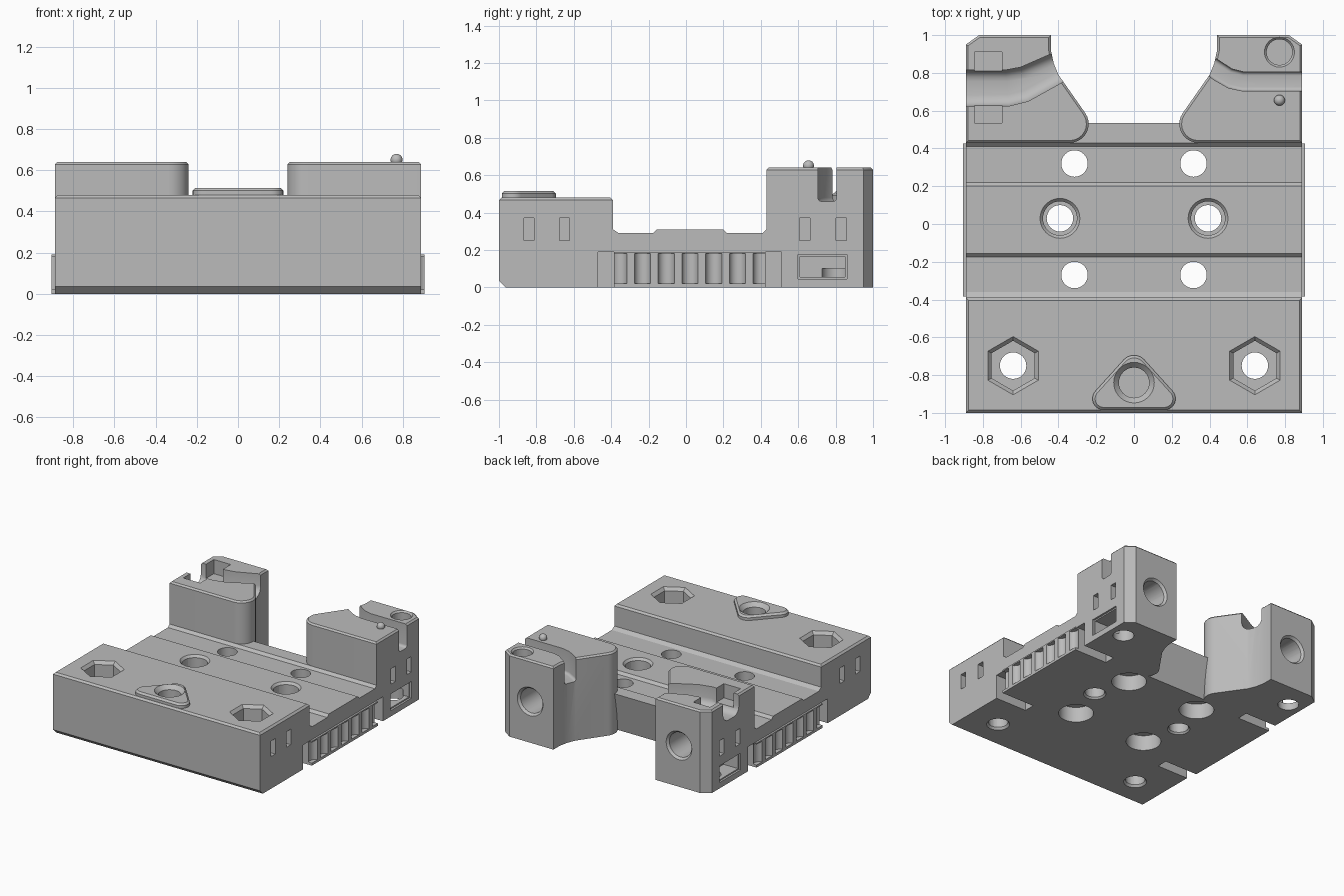
import bpy, bmesh, math
from mathutils import Matrix, Vector

default = bpy.data.objects.get("Cube")
if default:
    bpy.data.objects.remove(default, do_unlink=True)

grey = bpy.data.materials.new("plain grey")
grey.use_nodes = True
grey.diffuse_color = (0.5, 0.5, 0.5, 1)
grey.node_tree.nodes["Principled BSDF"].inputs["Base Color"].default_value = (0.5, 0.5, 0.5, 1)


def finish(name, bm):
    bmesh.ops.recalc_face_normals(bm, faces=bm.faces)
    mesh = bpy.data.meshes.new(name)
    bm.to_mesh(mesh)
    bm.free()
    mesh.materials.append(grey)
    obj = bpy.data.objects.new(name, mesh)
    bpy.context.collection.objects.link(obj)
    return obj


def bevel_where(bm, test, size, segments=1):
    edges = [e for e in bm.edges if all(test(v.co) for v in e.verts)]
    bmesh.ops.bevel(bm, geom=edges, offset=size, segments=segments,
                    profile=0.5, affect='EDGES')


def prism(name, points, low, high, along_x=False, rim=0, floor=0):
    """Extrude an outline upward, or a (y, z) outline along x."""
    bm = bmesh.new()
    place = (lambda a, b: (low, a, b)) if along_x else (lambda a, b: (a, b, low))
    face = bm.faces.new([bm.verts.new(place(*p)) for p in points])
    moved = bmesh.ops.extrude_face_region(bm, geom=[face])["geom"]
    shift = Vector((high - low, 0, 0)) if along_x else Vector((0, 0, high - low))
    bmesh.ops.translate(bm, vec=shift, verts=[v for v in moved if isinstance(v, bmesh.types.BMVert)])
    if rim:
        top = max(v.co.z for v in bm.verts) - 0.001
        bevel_where(bm, lambda c: c.z > top, rim)
    if floor:
        bevel_where(bm, lambda c: c.z < low + 0.001, floor, 4)
    return finish(name, bm)


def box(name, x0, x1, y0, y1, z0, z1):
    x0, x1 = sorted((x0, x1))
    return prism(name, [(x0, y0), (x1, y0), (x1, y1), (x0, y1)], z0, z1)


def rod(name, x, y, z0, z1, r0, r1=None, sides=32):
    """Upright round or many-sided column, tapering from r0 to r1."""
    bm = bmesh.new()
    bmesh.ops.create_cone(bm, cap_ends=True, segments=sides, radius1=r0,
                          radius2=r0 if r1 is None else r1, depth=z1 - z0,
                          matrix=Matrix.Translation((x, y, (z0 + z1) / 2)))
    return finish(name, bm)


def back_rod(name, x, z, y0, y1, r0, r1):
    bm = bmesh.new()
    turn = Matrix.Translation((x, (y0 + y1) / 2, z)) @ Matrix.Rotation(-math.pi / 2, 4, 'X')
    bmesh.ops.create_cone(bm, cap_ends=True, segments=32, radius1=r0, radius2=r1,
                          depth=y1 - y0, matrix=turn)
    return finish(name, bm)


def arc(cx, cy, r, start, end, steps=10):
    angles = [math.radians(start + (end - start) * i / steps) for i in range(steps + 1)]
    return [(cx + r * math.cos(a), cy + r * math.sin(a)) for a in angles]


def combine(target, other, operation):
    mod = target.modifiers.new("combine", 'BOOLEAN')
    mod.operation = operation
    mod.solver = 'EXACT'
    mod.object = other
    bpy.context.view_layer.objects.active = target
    bpy.ops.object.modifier_apply(modifier=mod.name)
    bpy.data.objects.remove(other, do_unlink=True)


# Front block and stepped bed in one side profile
profile = [(-1, 0.035), (-0.965, 0), (0.47, 0), (0.535, 0.31), (0.43, 0.31),
           (0.41, 0.29), (0.22, 0.29), (0.2, 0.31), (-0.155, 0.31), (-0.175, 0.29),
           (-0.36, 0.29), (-0.39, 0.31), (-0.39, 0.48), (-1, 0.48)]
body = prism("carriage_body", profile, -0.89, 0.89, along_x=True, rim=0.014)

solids, cuts = [], []

# Rounded triangular boss with a countersunk socket
outline = (arc(0.16, -0.925, 0.06, -90, 45) + arc(0, -0.77, 0.075, 45, 135)
           + arc(-0.16, -0.925, 0.06, 135, 270))
solids.append(prism("boss", outline, 0.4, 0.515, rim=0.014))
cuts += [rod("boss_socket", 0, -0.84, 0.2, 0.6, 0.08),
         rod("boss_countersink", 0, -0.84, 0.485, 0.52, 0.08, 0.112)]

for s in (-1, 1):
    # Rear tower with a curved inner wall
    tower = [(0.89, 0.43)] + arc(0.34, 0.53, 0.1, 270, 145)
    tower += [(0.4, 0.79), (0.425, 0.85), (0.44, 0.92), (0.44, 1), (0.82, 1), (0.89, 0.95)]
    solids.append(prism("tower", [(s * x, y) for x, y in tower], 0, 0.64, rim=0.012))

    # Side rail with scalloped grip and end notches
    solids.append(box("rail", s * 0.8, s * 0.905, -0.385, 0.425, 0, 0.19))
    for i in range(7):
        cuts.append(rod("scallop", s * 0.915, -0.36 + i * 0.127, 0.02, 0.18, 0.045, sides=20))
    for y0, y1 in ((-0.47, -0.385), (0.425, 0.51)):
        cuts.append(box("rail_notch", s * 0.62, s * 1, y0, y1, -0.1, 0.19))

    # Bolt holes in the bed, with wide recesses underneath
    for y in (0.32, -0.27):
        cuts += [rod("bed_hole", s * 0.315, y, -0.1, 0.5, 0.07),
                 rod("bed_recess", s * 0.315, y, -0.1, 0.12, 0.125)]
    cuts += [rod("middle_hole", s * 0.392, 0.03, -0.1, 0.5, 0.07),
             rod("middle_counterbore", s * 0.392, 0.03, 0.2, 0.5, 0.09),
             rod("middle_rim", s * 0.392, 0.03, 0.29, 0.315, 0.088, 0.11),
             rod("middle_foot", s * 0.392, 0.03, -0.01, 0.015, 0.09, 0.068)]

    # Hexagonal nut pockets on the front block
    cuts += [rod("nut_hole", s * 0.64, -0.75, -0.1, 0.6, 0.07),
             rod("nut_foot", s * 0.64, -0.75, -0.01, 0.02, 0.09, 0.068),
             rod("nut_pocket", s * 0.64, -0.75, 0.3, 0.6, 0.132, sides=6),
             rod("nut_rim", s * 0.64, -0.75, 0.455, 0.483, 0.13, 0.157, sides=6)]

    # Rear sockets, foot sockets and slots in the sides
    cuts += [back_rod("rear_socket", s * 0.64, 0.32, 0.65, 1.1, 0.095, 0.095),
             back_rod("rear_rim", s * 0.64, 0.32, 0.98, 1.005, 0.093, 0.115),
             rod("foot_socket", s * 0.77, 0.8, -0.1, 0.1, 0.075),
             box("switch_slot", s * 0.75, s * 1, 0.61, 0.85, 0.055, 0.165),
             box("switch_rim", s * 0.875, s * 1, 0.6, 0.86, 0.045, 0.175)]
    for y in (-0.84, -0.65, 0.635, 0.83):
        cuts.append(box("side_slot", s * 0.78, s * 1, y - 0.027, y + 0.027, 0.25, 0.37))

# Wide rounded cable channel and pockets in the right tower
channel = [(-1, 0.815), (-0.68, 0.815), (-0.6, 0.83), (-0.44, 0.9), (-0.3, 0.97),
           (-0.25, 0.82), (-0.38, 0.75), (-0.56, 0.65), (-0.66, 0.625), (-1, 0.62)]
cuts.append(prism("cable_channel", channel, 0.49, 0.8, floor=0.06))
for y0, y1 in ((0.8, 0.91), (0.535, 0.64)):
    cuts.append(box("tie_pocket", -0.845, -0.7, y0, y1, 0.53, 0.8))

# Narrow groove and round socket in the left tower
groove = [(1, 0.805), (0.58, 0.805), (0.52, 0.82), (0.42, 0.885), (0.3, 0.97),
          (0.25, 0.9), (0.42, 0.765), (0.5, 0.72), (0.57, 0.705), (1, 0.705)]
cuts += [prism("belt_groove", groove, 0.46, 0.8, floor=0.02),
         rod("pin_socket", 0.77, 0.91, 0.44, 0.8, 0.068),
         rod("pin_socket_rim", 0.77, 0.91, 0.625, 0.645, 0.066, 0.084)]

for part in solids:
    combine(body, part, 'UNION')
for part in cuts:
    combine(body, part, 'DIFFERENCE')

# Small round-headed pin on the left tower
bm = bmesh.new()
bmesh.ops.create_uvsphere(bm, u_segments=20, v_segments=12, radius=0.029,
                          matrix=Matrix.Translation((0.77, 0.655, 0.651)))
pin = finish("locating_pin", bm)

for obj in (body, pin):
    bpy.ops.object.select_all(action='DESELECT')
    obj.select_set(True)
    bpy.context.view_layer.objects.active = obj
    bpy.ops.object.shade_smooth_by_angle(angle=math.radians(30))
